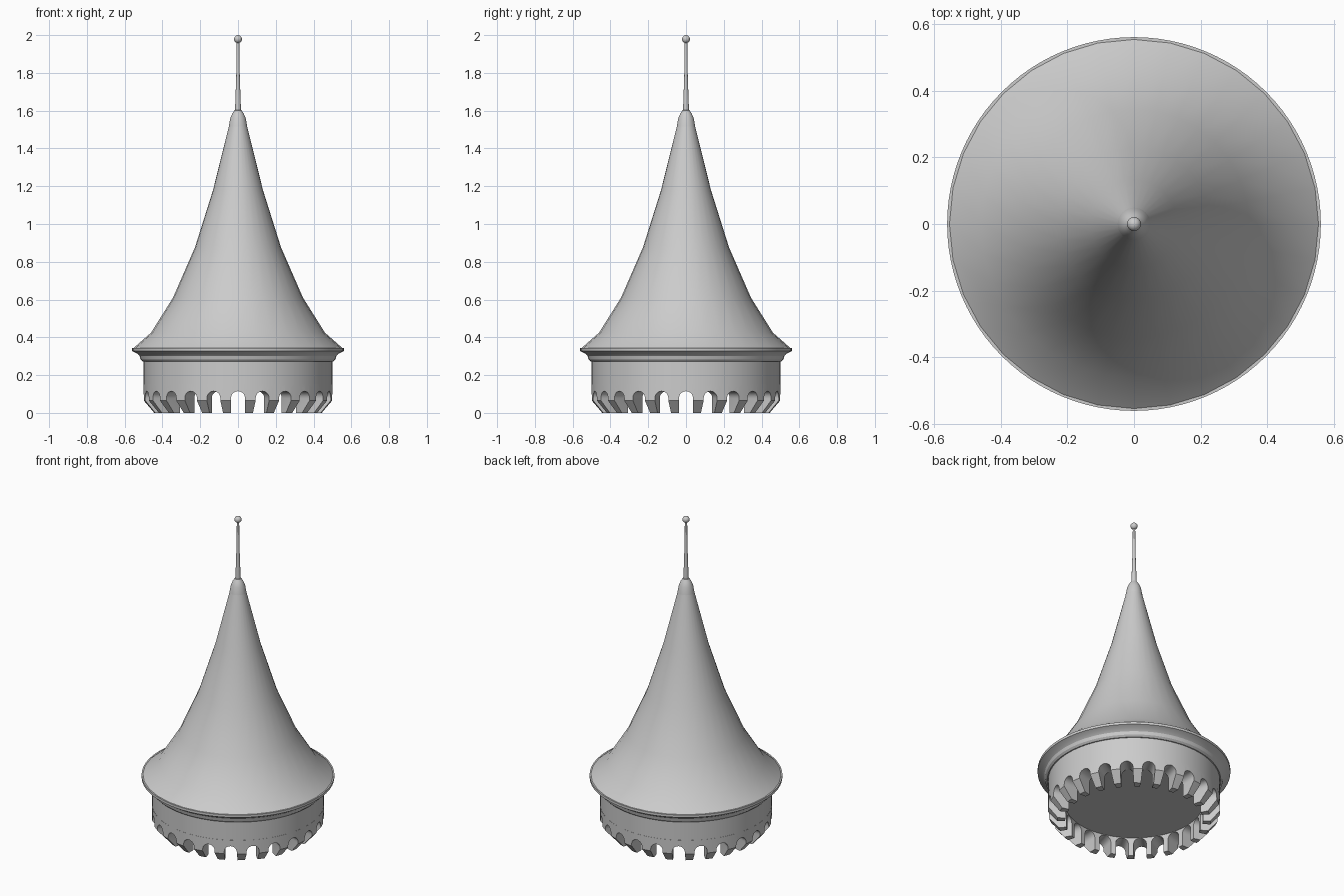
import bpy, bmesh, math
from mathutils import Matrix, Vector

cube = bpy.data.objects.get("Cube")
if cube:
    bpy.data.objects.remove(cube, do_unlink=True)

stone = bpy.data.materials.new("warmless_grey")
stone.use_nodes = True
GREY = (0.6, 0.6, 0.6, 1)
stone.diffuse_color = GREY
stone.node_tree.nodes["Principled BSDF"].inputs["Base Color"].default_value = GREY


def finish(bm, name):
    bmesh.ops.remove_doubles(bm, verts=bm.verts, dist=1e-5)
    bmesh.ops.recalc_face_normals(bm, faces=bm.faces)
    mesh = bpy.data.meshes.new(name)
    bm.to_mesh(mesh)
    bm.free()
    mesh.materials.append(stone)
    obj = bpy.data.objects.new(name, mesh)
    bpy.context.collection.objects.link(obj)
    return obj


def smooth(obj, angle=30):
    bpy.ops.object.select_all(action="DESELECT")
    obj.select_set(True)
    bpy.context.view_layer.objects.active = obj
    bpy.ops.object.shade_smooth_by_angle(angle=math.radians(angle))


def lathe(name, profile, sides, closed=False):
    """Spin (radius, height) points about the z axis."""
    bm = bmesh.new()
    points = profile + profile[:1] if closed else profile
    verts = [bm.verts.new((r, 0, z)) for r, z in points]
    edges = [bm.edges.new(pair) for pair in zip(verts, verts[1:])]
    bmesh.ops.spin(bm, geom=verts + edges, cent=(0, 0, 0), axis=(0, 0, 1),
                   angle=math.tau, steps=sides, use_duplicate=False)
    return finish(bm, name)


# Flared conical roof
smooth(lathe("roof", [(0.553, 0.343), (0.46, 0.425), (0.344, 0.61), (0.228, 0.876),
                      (0.132, 1.18), (0.048, 1.517)], 32))

# Moulded cornice under the eaves
smooth(lathe("cornice", [(0.545, 0.343), (0.56, 0.343), (0.56, 0.327), (0.535, 0.315),
                         (0.521, 0.302), (0.516, 0.283), (0.505, 0.272), (0.48, 0.27)], 96))

# Drum with its flat underside
smooth(lathe("drum", [(0, 0.117), (0.405, 0.117), (0.405, 0.153), (0.499, 0.153),
                      (0.499, 0.275)], 96))

# Ring of corbels, pierced by round-headed openings
ring = lathe("corbel_ring", [(0.40, 0), (0.445, 0), (0.5, 0.065), (0.5, 0.153),
                             (0.40, 0.153)], 96, closed=True)

BAYS, HALF, SPRING, ARC = 24, 0.037, 0.078, 10
bm = bmesh.new()
outline = [(-HALF, -0.05)]
outline += [(-HALF * math.cos(math.pi * i / ARC), SPRING + HALF * math.sin(math.pi * i / ARC))
            for i in range(ARC + 1)]
outline += [(HALF, -0.05)]
for bay in range(BAYS):
    turn = Matrix.Rotation(math.tau * bay / BAYS, 4, "Z")
    face = bm.faces.new([bm.verts.new(turn @ Vector((0.35, y, z))) for y, z in outline])
    out = bmesh.ops.extrude_face_region(bm, geom=[face])["geom"]
    bmesh.ops.translate(bm, vec=turn @ Vector((0.2, 0, 0)),
                        verts=[v for v in out if isinstance(v, bmesh.types.BMVert)])
cutter = finish(bm, "arch_cutter")
cutter.hide_render = True

cut = ring.modifiers.new("arches", "BOOLEAN")
cut.operation = "DIFFERENCE"
cut.solver = "EXACT"
cut.use_self = True
cut.object = cutter
bpy.context.view_layer.objects.active = ring
bpy.ops.object.modifier_apply(modifier=cut.name)
bpy.data.objects.remove(cutter, do_unlink=True)
smooth(ring)

# Finial: cap, tapering spike and ball
smooth(lathe("finial_cap", [(0.049, 1.515), (0.041, 1.56), (0.03, 1.585), (0.019, 1.602),
                            (0, 1.606)], 32))
smooth(lathe("finial_spike", [(0.016, 1.595), (0.013, 1.68), (0.009, 1.80), (0.007, 1.97)], 16))
bm = bmesh.new()
bmesh.ops.create_uvsphere(bm, u_segments=24, v_segments=14, radius=0.021,
                          matrix=Matrix.Translation((0, 0, 1.979)))
smooth(finish(bm, "finial_ball"), 60)
